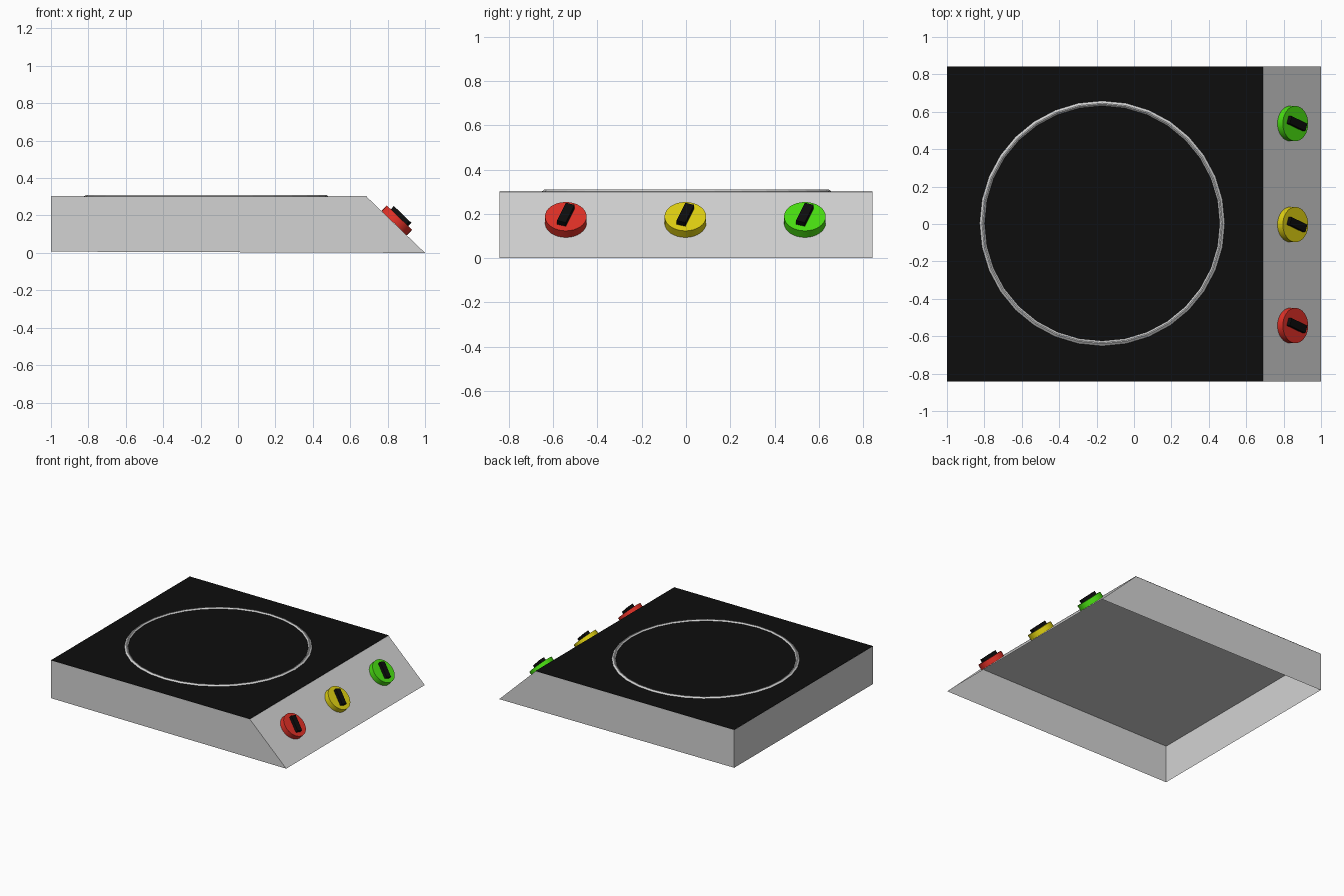
import bpy, bmesh, math
from mathutils import Matrix, Vector

if "Cube" in bpy.data.objects:
    bpy.data.objects.remove(bpy.data.objects["Cube"])


def material(name, rgb):
    m = bpy.data.materials.new(name)
    m.diffuse_color = (*rgb, 1)
    m.use_nodes = True
    m.node_tree.nodes["Principled BSDF"].inputs["Base Color"].default_value = m.diffuse_color
    return m


GREY = material("metal grey", (0.65, 0.65, 0.65))
BLACK = material("glass black", (0.004, 0.004, 0.004))
RED = material("red", (0.75, 0.03, 0.02))
YELLOW = material("yellow", (0.75, 0.64, 0.006))
GREEN = material("green", (0.07, 0.75, 0.006))


def finish(name, bm, mat):
    bmesh.ops.recalc_face_normals(bm, faces=bm.faces)
    me = bpy.data.meshes.new(name)
    bm.to_mesh(me)
    bm.free()
    me.materials.append(mat)
    ob = bpy.data.objects.new(name, me)
    bpy.context.collection.objects.link(ob)
    return ob


HALF_Y = 0.842
EDGE_X = 0.69      # where the flat top meets the sloping control panel
TOP_Z = 0.298

# Housing: hollow shell with a sloping right side and an open bottom
bm = bmesh.new()
profile = [(-1, 0.007), (-1, TOP_Z), (EDGE_X, TOP_Z), (1, 0)]
near = [bm.verts.new((x, -HALF_Y, z)) for x, z in profile]
far = [bm.verts.new((x, HALF_Y, z)) for x, z in profile]
bm.faces.new(near)
bm.faces.new(far[::-1])
for i in range(3):
    bm.faces.new((near[i], near[i + 1], far[i + 1], far[i]))
finish("housing", bm, GREY)

# Black cooking plate lying on the housing
bm = bmesh.new()
bmesh.ops.create_cube(bm, size=1, matrix=Matrix.Translation(((EDGE_X - 1) / 2, 0, TOP_Z + 0.0015))
                      @ Matrix.Diagonal((EDGE_X + 1, 2 * HALF_Y, 0.002, 1)))
finish("cooking_plate", bm, BLACK)

# Heating ring: shallow ridged band
bm = bmesh.new()
SEGMENTS = 32
section = [(0.656, 0.300), (0.643, 0.310), (0.637, 0.310), (0.628, 0.300)]
loops = []
for i in range(SEGMENTS):
    a = math.tau * i / SEGMENTS
    loops.append([bm.verts.new((-0.17 + r * math.cos(a), 0.003 + r * math.sin(a), z)) for r, z in section])
for i in range(SEGMENTS):
    p, q = loops[i], loops[(i + 1) % SEGMENTS]
    for k in range(3):
        bm.faces.new((p[k], p[k + 1], q[k + 1], q[k]))
finish("heating_ring", bm, GREY)

# Knobs: coloured disc and black grip, standing on the sloping panel
tilt = Matrix.Rotation(math.atan2(TOP_Z, 1 - EDGE_X), 4, 'Y')
for label, y, mat in (("red", -0.543, RED), ("yellow", -0.003, YELLOW), ("green", 0.537, GREEN)):
    seat = Matrix.Translation(Vector((0.835, y, 0.159))) @ tilt
    bm = bmesh.new()
    bmesh.ops.create_cone(bm, cap_ends=True, segments=32, radius1=0.094, radius2=0.094, depth=0.041,
                          matrix=seat @ Matrix.Translation((0, 0, 0.0205)))
    disc = finish(label + "_knob", bm, mat)
    bpy.context.view_layer.objects.active = disc
    disc.select_set(True)
    bpy.ops.object.shade_smooth_by_angle(angle=math.radians(35))
    disc.select_set(False)

    bm = bmesh.new()
    bmesh.ops.create_cube(bm, size=1, matrix=seat @ Matrix.Rotation(math.radians(-19), 4, 'Z')
                          @ Matrix.Translation((0, 0, 0.052)) @ Matrix.Diagonal((0.122, 0.042, 0.026, 1)))
    finish(label + "_knob_grip", bm, BLACK)
